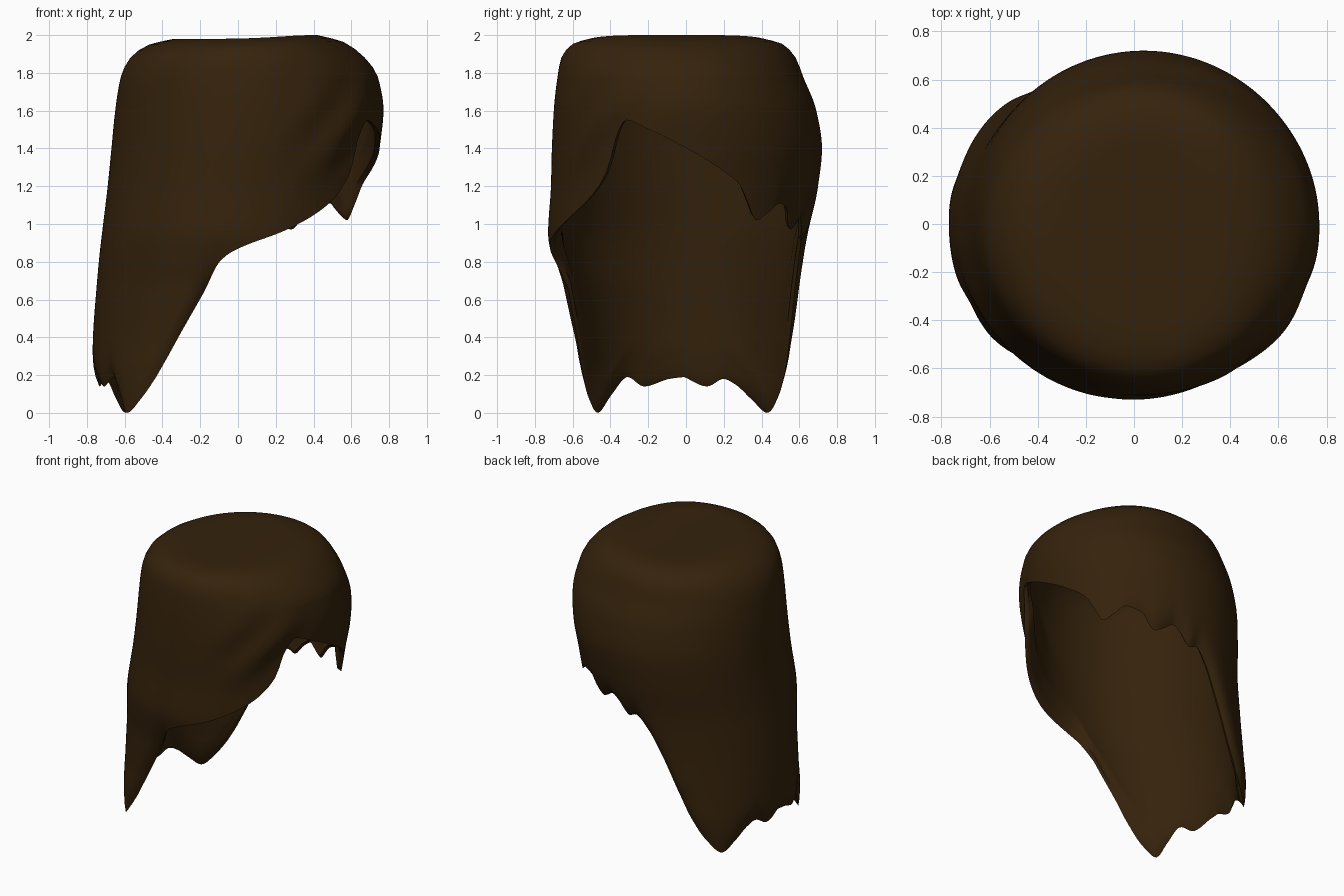
import bpy, bmesh, math

cube = bpy.data.objects.get("Cube")
if cube:
    bpy.data.objects.remove(cube)

COLUMNS, ROWS = 240, 36

# Outer shape: height, then back, front, right and left extents
SHAPE = [
    (-0.1, -.78, .65, -.71, .68), (.2, -.78, .65, -.69, .67), (.4, -.77, .66, -.67, .65),
    (.65, -.75, .68, -.68, .645), (.82, -.735, .69, -.71, .65), (.95, -.72, .70, -.73, .66),
    (1.2, -.69, .72, -.715, .70), (1.4, -.67, .75, -.71, .72), (1.6, -.65, .77, -.70, .69),
    (1.78, -.62, .74, -.68, .62), (1.88, -.57, .67, -.66, .58),
    (1.95, -.47, .56, -.60, .51), (1.98, -.34, .42, -.50, .40)]

# Hem line: angle around the head (0 is the face opening), height
HEM = [
    (-180, .19), (-173, .18), (-161, .14), (-152, .19), (-144, .09), (-138, 0),
    (-131, .07), (-120, .25), (-112, .42), (-102, .65), (-96, .80), (-90, .86),
    (-68, .97), (-51, 1.08), (-42, 1.17), (-36, 1.28), (-32, 1.47), (-27, 1.55),
    (-16, 1.50), (0, 1.40), (15, 1.29), (24, 1.21), (30, 1.10), (35, 1.02),
    (41, 1.06), (47, 1.11), (56, 1.08), (64, .97), (70, 1.0), (75, 1.03), (80, .99),
    (86, .91), (91, .93), (98, .84), (106, .65), (114, .42), (121, .25), (131, .08),
    (139, 0), (147, .07), (155, .15), (161, .18), (169, .14), (180, .19)]


def clamp(v):
    return max(0, min(1, v))


def smooth_lookup(table, x, col=1):
    """Monotone cubic interpolation of one table column."""
    x = min(max(x, table[0][0]), table[-1][0])
    i = 0
    while i < len(table) - 2 and table[i + 1][0] < x:
        i += 1

    def slope(k):
        k = min(max(k, 0), len(table) - 2)
        return (table[k + 1][col] - table[k][col]) / (table[k + 1][0] - table[k][0])

    def tangent(k):
        a, b = slope(k - 1), slope(k)
        return 2 * a * b / (a + b) if a * b > 0 else 0

    h = table[i + 1][0] - table[i][0]
    t = (x - table[i][0]) / h
    s = t * t * (3 - 2 * t)
    return (table[i][col] * (1 - s) + table[i + 1][col] * s
            + h * t * (1 - t) * ((1 - t) * tangent(i) - t * tangent(i + 1)))


def bump(x, centre, width):
    return math.exp(-((x - centre) / width) ** 2)


def point(angle, z, inset=0, scale=1, drop=0):
    """Point on the rounded cross-section at a height."""
    x0, x1, y0, y1 = (smooth_lookup(SHAPE, z, c) for c in range(1, 5))
    # swept strand ripples beside the parting
    ripple = .013 * bump(angle, -42, 24) * bump(z, 1.5, .25)
    ripple *= math.sin(angle * .2 - z * 14)
    a, b = (x1 - x0) / 2 - inset + ripple, (y1 - y0) / 2 - inset + ripple
    rad = math.radians(angle)
    x = (x0 + x1) / 2 + a * scale * math.cos(rad)
    y = (y0 + y1) / 2 + b * scale * math.sin(rad)
    lift = .02 * bump(x, .4, .25) * clamp((z - 1.85) / .1)
    return x, y, z + lift - drop


angles = [-180 + 360 * i / COLUMNS for i in range(COLUMNS)]
hems = [smooth_lookup(HEM, a) for a in angles]
bm = bmesh.new()


def crown_rings(inset, drop):
    """Closed crown: apex vertex plus rings out to the shoulder."""
    apex = bm.verts.new(point(0, 1.98, inset, 0, drop))
    rings = []
    for scale, z in [(.3, 1.98), (.6, 1.98), (.85, 1.98), (1, 1.98), (1, 1.965),
                     (1, 1.95), (1, 1.92), (1, 1.88), (1, 1.83), (1, 1.78)]:
        rings.append([bm.verts.new(point(a, z, inset, scale, drop)) for a in angles])
    return apex, rings


def wall_rings(count, inner):
    """Rings running from the shoulder down to the hem."""
    rings = []
    for r in range(1, count):
        t = r / ROWS
        ring = []
        for a, hem in zip(angles, hems):
            z = 1.78 + (hem - 1.78) * t
            # hem curls inward on the left locks and the long back flap
            curl = max(clamp((a - 45) / 15) * clamp((hem + .1) / .3),
                       clamp((.85 - hem) / .2) * clamp((hem + .1) / .3))
            inset = .045 * curl * math.exp(-(z - hem) / .07)
            drop = 0
            if inner:
                inset += .025 + .04 * clamp((z - hem) / .15)
                drop = .06 * (1 - t) ** 2
            ring.append(bm.verts.new(point(a, z, inset, 1, drop)))
        rings.append(ring)
    return rings


def skin(apex, rings, flip):
    for i in range(COLUMNS):
        j = (i + 1) % COLUMNS
        faces = [(apex, rings[0][i], rings[0][j])]
        for up, low in zip(rings, rings[1:]):
            faces.append((up[i], low[i], low[j], up[j]))
        for f in faces:
            bm.faces.new(f[::-1] if flip else f)


# Outer hair and inner cap share the hem ring
apex, rings = crown_rings(0, 0)
outer = rings + wall_rings(ROWS + 1, False)
skin(apex, outer, False)
apex, rings = crown_rings(.065, .06)
skin(apex, rings + wall_rings(ROWS, True) + [outer[-1]], True)

mesh = bpy.data.meshes.new("hair")
bm.to_mesh(mesh)
bm.free()
hair = bpy.data.objects.new("hair", mesh)
bpy.context.collection.objects.link(hair)

# Dark brown hair colour
brown = bpy.data.materials.new("dark brown")
brown.use_nodes = True
colour = (.035, .016, .0035, 1)
brown.diffuse_color = colour
brown.node_tree.nodes["Principled BSDF"].inputs["Base Color"].default_value = colour
mesh.materials.append(brown)

bpy.context.view_layer.objects.active = hair
hair.select_set(True)
bpy.ops.object.shade_smooth_by_angle(angle=math.radians(50))
